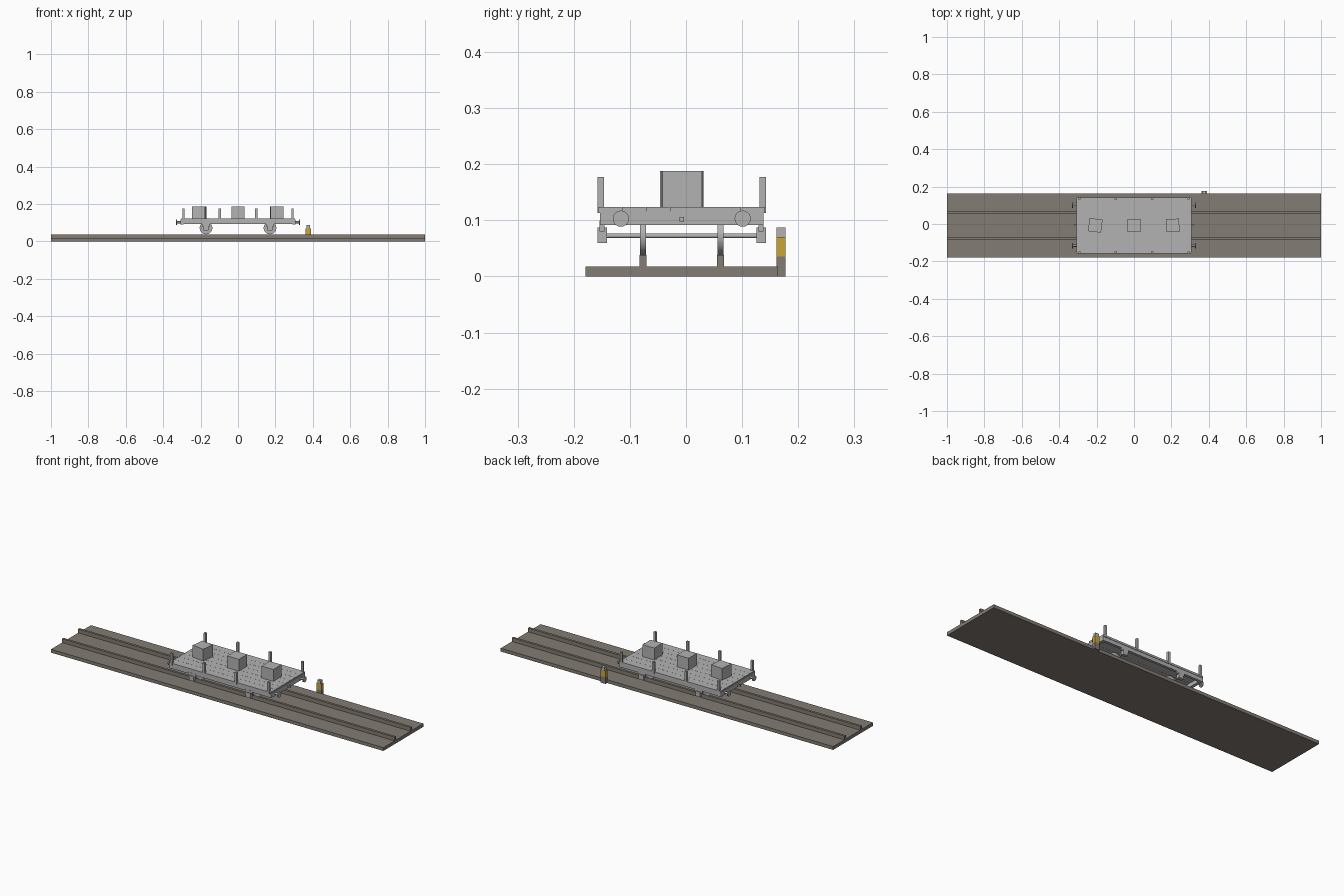
import bpy, math
from mathutils import Vector

if "Cube" in bpy.data.objects:
    bpy.data.objects.remove(bpy.data.objects["Cube"])

CY = -0.0075  # track centre line


def material(name, rgb):
    m = bpy.data.materials.new(name)
    m.diffuse_color = (*rgb, 1)
    m.use_nodes = True
    m.node_tree.nodes["Principled BSDF"].inputs["Base Color"].default_value = m.diffuse_color
    return m


GREY = material("wagon grey", (0.45, 0.45, 0.45))
EARTH = material("track brown", (0.225, 0.2, 0.172))
GOLD = material("marker gold", (0.6, 0.37, 0.04))


def box(name, lo, hi, mat, rot=0):
    """Box between two corners, optionally turned about its vertical axis."""
    lo, hi = Vector(lo), Vector(hi)
    bpy.ops.mesh.primitive_cube_add(size=1, location=(lo + hi) / 2, rotation=(0, 0, rot))
    o = bpy.context.object
    o.name = name
    o.scale = hi - lo
    o.data.materials.append(mat)
    return o


def rod(name, centre, radius, length, axis, mat, sides=16):
    rot = (math.pi / 2, 0, 0) if axis == "y" else (0, math.pi / 2, 0)
    bpy.ops.mesh.primitive_cylinder_add(vertices=sides, radius=radius, depth=length,
                                        location=centre, rotation=rot)
    o = bpy.context.object
    o.name = name
    o.data.materials.append(mat)
    bpy.ops.object.shade_smooth_by_angle(angle=math.radians(35))
    return o


# Track bed and rails
box("track_bed", (-1, -0.179, 0), (1, 0.164, 0.018), EARTH)
for s in (-1, 1):
    y = CY + s * 0.069
    box("rail", (-1, y - 0.0065, 0.017), (1, y + 0.0065, 0.0385), EARTH)

# Trackside marker
box("marker_foot", (0.36, 0.161, 0), (0.39, 0.1775, 0.036), EARTH)
box("marker_body", (0.36, 0.161, 0.036), (0.39, 0.1775, 0.07), GOLD)
box("marker_cap", (0.365, 0.161, 0.07), (0.385, 0.1775, 0.087), GREY)

# Deck boards running lengthwise
W, N = 0.298, 7
for i in range(N):
    y = CY - W / 2 + i * W / N
    box("deck_board", (-0.305, y, 0.113), (0.305, y + W / N - 0.0006, 0.1235), GREY)

# Underframe
for s in (-1, 1):
    y = CY + s * 0.139
    box("sole_bar", (-0.3, y - 0.007, 0.093), (0.3, y + 0.007, 0.114), GREY)
    x = s * 0.299
    box("headstock", (x - 0.008, CY - 0.146, 0.092), (x + 0.008, CY + 0.146, 0.117), GREY)
    box("coupling_hook", (min(s * 0.3, s * 0.322), CY - 0.004, 0.098),
        (max(s * 0.3, s * 0.322), CY + 0.004, 0.106), GREY)
    # Buffers
    for t in (-1, 1):
        yb = CY + t * 0.1085
        rod("buffer_shank", (s * 0.316, yb, 0.103), 0.006, 0.03, "x", GREY)
        rod("buffer_head", (s * 0.329, yb, 0.103), 0.0145, 0.006, "x", GREY)

# Wheelsets with axle boxes and hangers
for x in (-0.171, 0.171):
    rod("axle", (x, CY, 0.0725), 0.004, 0.27, "y", GREY)
    for s in (-1, 1):
        rod("wheel", (x, CY + s * 0.069, 0.0725), 0.034, 0.011, "y", GREY, 24)
        y = CY + s * 0.142
        box("axle_box", (x - 0.014, y - 0.0085, 0.06), (x + 0.014, y + 0.0085, 0.087), GREY)
        box("axle_hanger", (x - 0.022, y - 0.005, 0.08), (x + 0.022, y + 0.004, 0.1), GREY)

# Side stakes
for x in (-0.292, -0.097, 0.097, 0.292):
    for s in (-1, 1):
        y = CY + s * 0.1445
        box("side_stake", (x - 0.006, y - 0.006, 0.113), (x + 0.006, y + 0.006, 0.177), GREY)

# Crates on the deck
for x, turn in ((-0.207, -7), (0, 0), (0.207, 1.5)):
    box("crate", (x - 0.035, CY - 0.035, 0.1235), (x + 0.035, CY + 0.035, 0.188),
        GREY, math.radians(turn))
